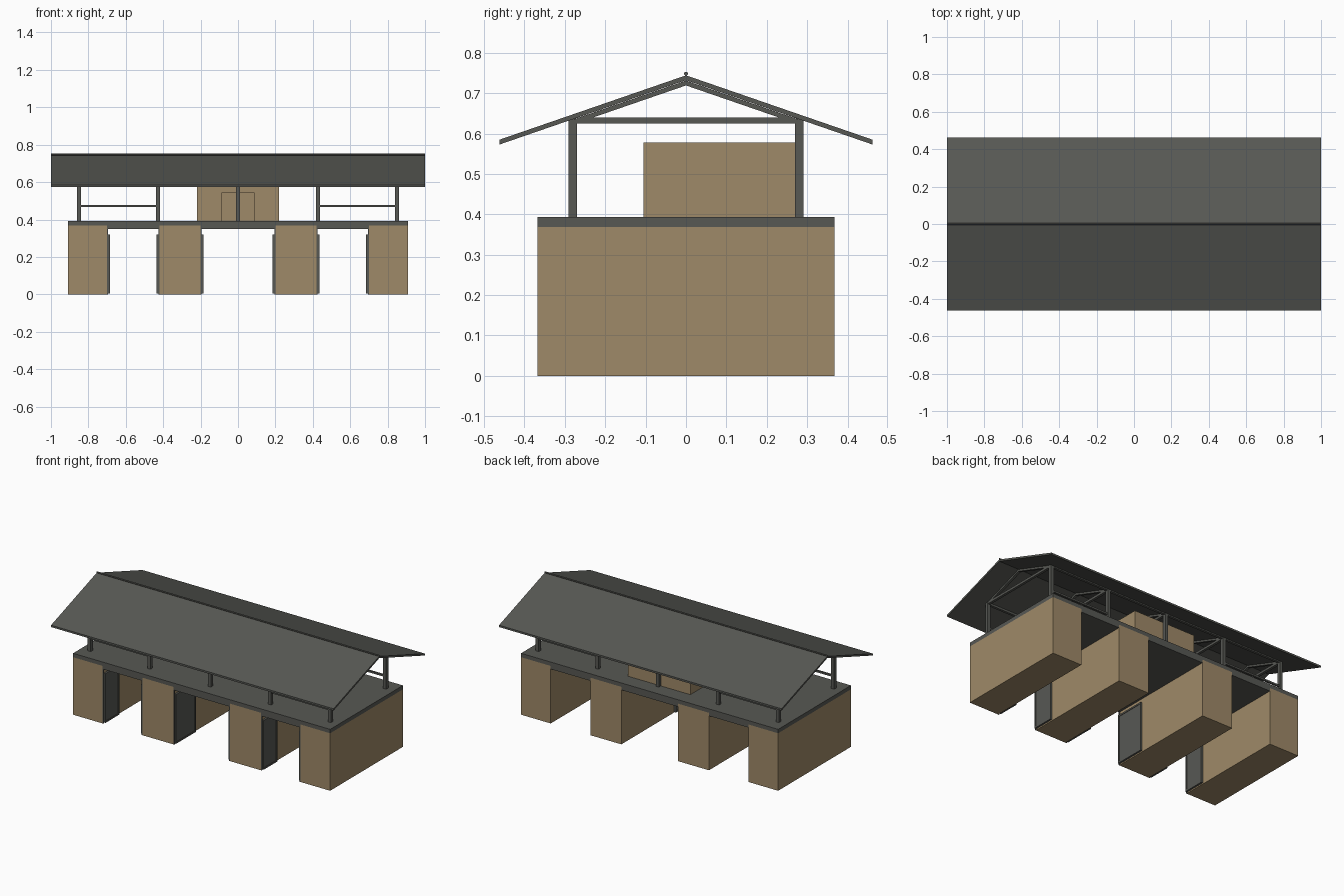
import bpy
import bmesh
import math

if "Cube" in bpy.data.objects:
    bpy.data.objects.remove(bpy.data.objects["Cube"])


def material(name, rgb):
    m = bpy.data.materials.new(name)
    m.diffuse_color = (*rgb, 1)
    m.use_nodes = True
    m.node_tree.nodes["Principled BSDF"].inputs["Base Color"].default_value = m.diffuse_color
    return m


TAN = material("tan_wall", (0.345, 0.252, 0.138))
GRAY = material("dark_gray", (0.096, 0.098, 0.088))


def add_object(name, bm, mat):
    bmesh.ops.recalc_face_normals(bm, faces=bm.faces[:])
    mesh = bpy.data.meshes.new(name)
    bm.to_mesh(mesh)
    bm.free()
    mesh.materials.append(mat)
    ob = bpy.data.objects.new(name, mesh)
    bpy.context.collection.objects.link(ob)
    return ob


def boxes(name, ranges, mat):
    """One object from boxes given as (x0, x1, y0, y1, z0, z1)."""
    bm = bmesh.new()
    for x0, x1, y0, y1, z0, z1 in ranges:
        verts = bmesh.ops.create_cube(bm, size=1)["verts"]
        for v in verts:
            v.co.x = (x0 + x1) / 2 + v.co.x * (x1 - x0)
            v.co.y = (y0 + y1) / 2 + v.co.y * (y1 - y0)
            v.co.z = (z0 + z1) / 2 + v.co.z * (z1 - z0)
    return add_object(name, bm, mat)


def extrude_x(name, profile, spans, mat):
    """Extrude a (y, z) profile along each (x0, x1) span."""
    bm = bmesh.new()
    for x0, x1 in spans:
        face = bm.faces.new([bm.verts.new((x0, y, z)) for y, z in profile])
        out = bmesh.ops.extrude_face_region(bm, geom=[face])["geom"]
        moved = [g for g in out if isinstance(g, bmesh.types.BMVert)]
        bmesh.ops.translate(bm, verts=moved, vec=(x1 - x0, 0, 0))
    return add_object(name, bm, mat)


def gable(half, ridge, slope, thick):
    """Inverted V profile of even thickness."""
    edge = ridge - half * slope
    return [(-half, edge), (0, ridge), (half, edge),
            (half, edge - thick), (0, ridge - thick), (-half, edge - thick)]


# Ground floor blocks
DEPTH = 0.368
WALLS = [(-0.91, -0.70), (-0.42, -0.20), (0.20, 0.42), (0.70, 0.91)]
GAPS = [(-0.70, -0.42), (-0.20, 0.20), (0.42, 0.70)]
boxes("ground_floor_blocks",
      [(a, b, -DEPTH, DEPTH, 0, 0.368) for a, b in WALLS], TAN)

# Upper floor slab and the lowered ceilings between blocks
boxes("floor_slab", [(-0.91, 0.91, -DEPTH, DEPTH, 0.368, 0.393)], GRAY)
boxes("passage_ceilings",
      [(a, b, -DEPTH, DEPTH, 0.348, 0.368) for a, b in GAPS], GRAY)

# Open door leaves folded back against the passage walls
frames, panels, jambs = [], [], []
for a, b in GAPS:
    width = (b - a) / 2
    y0, y1 = -0.362, -0.362 + width
    for edge, d in ((a, 1), (b, -1)):
        def span(near, far):
            return tuple(sorted((edge + d * near, edge + d * far)))
        f = span(0.003, 0.015)
        r = 0.01
        frames += [(*f, y0, y0 + r, 0.005, 0.32), (*f, y1 - r, y1, 0.005, 0.32),
                   (*f, y0 + r, y1 - r, 0.005, 0.005 + r),
                   (*f, y0 + r, y1 - r, 0.32 - r, 0.32)]
        panels.append((*span(0.005, 0.012), y0 + r, y1 - r, 0.015, 0.31))
        jambs.append((*span(0, 0.006), -DEPTH, y0, 0, 0.348))
boxes("door_frames", frames, GRAY)
boxes("door_panels", panels, GRAY)
boxes("door_jambs", jambs, GRAY)

# Upper room: thin walls with a doorway in the front
X, F, B, T = 0.22, -0.105, 0.27, 0.008
Z0, Z1 = 0.393, 0.578
boxes("upper_room_walls", [
    (-X, X, B - T, B, Z0, Z1),
    (-X, -X + T, F + T, B - T, Z0, Z1),
    (X - T, X, F + T, B - T, Z0, Z1),
    (-X, -0.085, F, F + T, Z0, Z1),
    (0.085, X, F, F + T, Z0, Z1),
    (-0.085, 0.085, F, F + T, 0.545, Z1)], TAN)

# Posts, wall plates, tie beams and rails
POSTS = [-0.85, -0.427, 0, 0.427, 0.85]
P = 0.0105
boxes("posts", [(x - P, x + P, s * 0.28 - P, s * 0.28 + P, 0.393, 0.636)
                for x in POSTS for s in (-1, 1)], GRAY)
boxes("wall_plates", [(-0.85, 0.85, s * 0.28 - 0.008, s * 0.28 + 0.008, 0.625, 0.638)
                      for s in (-1, 1)], GRAY)
boxes("tie_beams", [(x - 0.008, x + 0.008, -0.27, 0.27, 0.625, 0.64)
                    for x in POSTS], GRAY)
boxes("guard_rails", [(*sorted((t * 0.427, t * 0.85)), s * 0.28 - 0.006,
                       s * 0.28 + 0.006, 0.466, 0.477)
                      for t in (-1, 1) for s in (-1, 1)], GRAY)

# Rafters under the roof
extrude_x("rafters", gable(0.28, 0.731, 0.345, 0.012),
          [(x - 0.008, x + 0.008) for x in POSTS], GRAY)

# Gable roof and ridge cap
extrude_x("roof", gable(0.462, 0.744, 0.345, 0.012), [(-1, 1)], GRAY)
ridge = [(0.005 * math.cos(i * math.pi / 4), 0.748 + 0.005 * math.sin(i * math.pi / 4))
         for i in range(8)]
extrude_x("ridge_cap", ridge, [(-1, 1)], GRAY)
